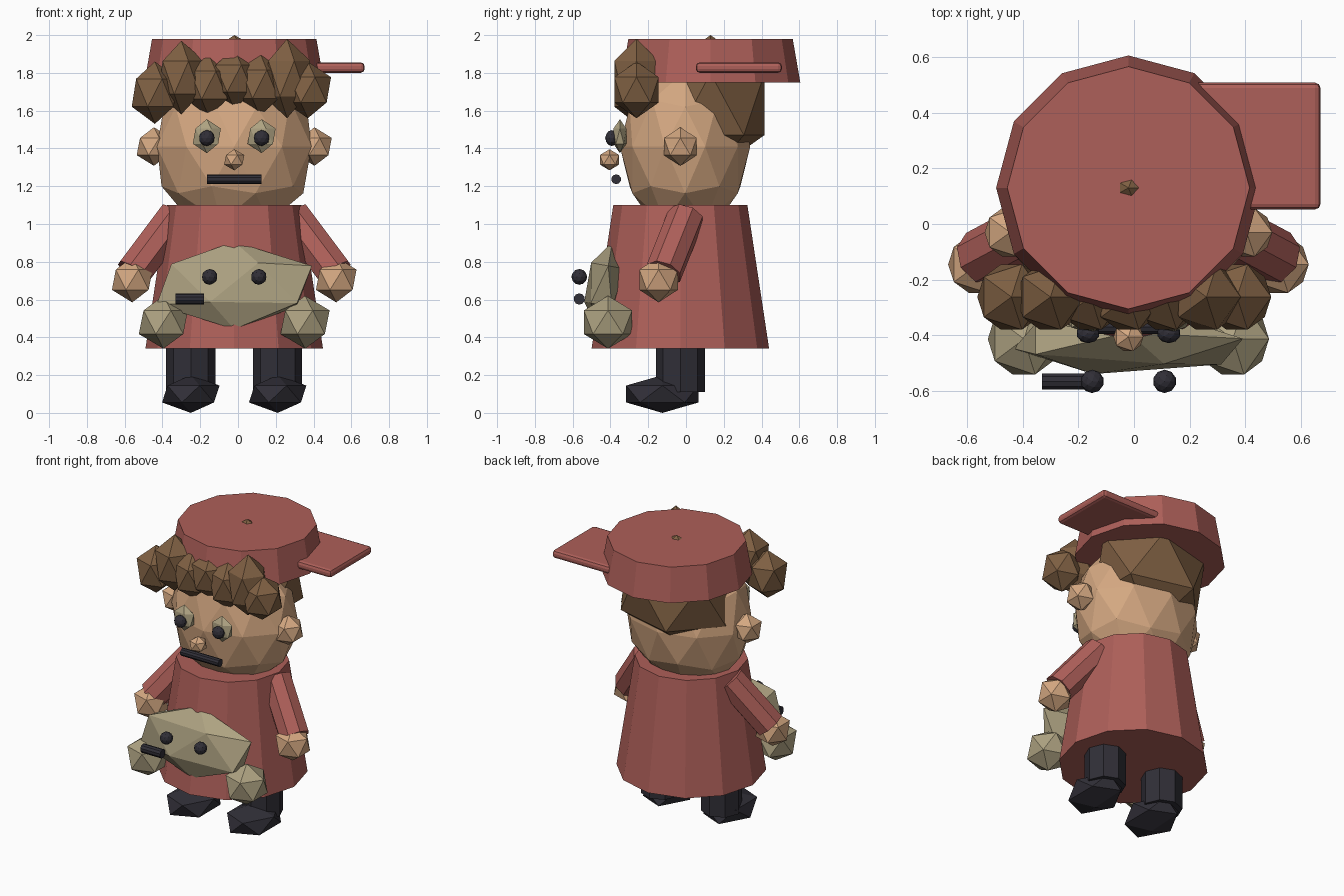
import bpy
from math import pi, radians
from mathutils import Vector

if "Cube" in bpy.data.objects:
    bpy.data.objects.remove(bpy.data.objects["Cube"])


def material(name, rgb):
    m = bpy.data.materials.new(name)
    m.diffuse_color = (*rgb, 1)
    m.use_nodes = True
    m.node_tree.nodes["Principled BSDF"].inputs["Base Color"].default_value = m.diffuse_color
    return m


RED = material("red_cloth", (0.42, 0.115, 0.10))
SKIN = material("skin", (0.66, 0.39, 0.22))
BROWN = material("brown_hair", (0.21, 0.115, 0.055))
KHAKI = material("khaki", (0.42, 0.36, 0.22))
DARK = material("dark", (0.03, 0.028, 0.038))
CX = -0.02  # symmetry line of the figure


def finish(name, mat):
    o = bpy.context.object
    o.name = name
    o.data.materials.append(mat)
    return o


def ball(name, loc, scale, mat, sub=1, rot=(0, 0, 0)):
    bpy.ops.mesh.primitive_ico_sphere_add(subdivisions=sub, radius=1, location=loc, rotation=rot)
    o = finish(name, mat)
    o.scale = scale if isinstance(scale, tuple) else (scale,) * 3
    return o


def frustum(name, x, y, z0, z1, r0, r1, sides, mat):
    bpy.ops.mesh.primitive_cone_add(vertices=sides, radius1=r0, radius2=r1, depth=z1 - z0,
                                    location=(x, y, (z0 + z1) / 2))
    return finish(name, mat)


def rod(name, a, b, r, sides, mat):
    a, b = Vector(a), Vector(b)
    bpy.ops.mesh.primitive_cylinder_add(vertices=sides, radius=r, depth=(b - a).length,
                                        location=(a + b) / 2)
    o = finish(name, mat)
    o.rotation_euler = (b - a).to_track_quat('Z', 'Y').to_euler()
    return o


# Coat and head
frustum("coat", CX, -0.03, 0.34, 1.10, 0.47, 0.355, 12, RED)
ball("head", (CX, -0.005, 1.41), (0.43, 0.345, 0.47), SKIN, 2)

# Paired parts
for side, s in (("left", -1), ("right", 1)):
    def px(d):
        return CX + s * d
    frustum(side + "_leg", px(0.23), -0.03, 0.11, 0.45, 0.13, 0.13, 8, DARK)
    ball(side + "_shoe", (px(0.23), -0.125, 0.10), (0.17, 0.225, 0.10), DARK)
    rod(side + "_sleeve", (px(0.31), 0.0, 1.04), (px(0.535), -0.12, 0.74), 0.10, 8, RED)
    ball(side + "_hand", (px(0.54), -0.145, 0.705), 0.12, SKIN)
    ball(side + "_ear", (px(0.425), -0.03, 1.41), 0.102, SKIN)
    ball(side + "_eye", (px(0.145), -0.35, 1.465), (0.083, 0.04, 0.09), KHAKI)
    ball(side + "_pupil", (px(0.145), -0.393, 1.455), (0.042, 0.035, 0.042), DARK, 2)
    ball(side + "_toy_paw", (px(0.375), -0.413, 0.48), (0.145, 0.15, 0.14), KHAKI)
    ball(side + "_toy_eye", (px(0.13), -0.565, 0.72), 0.042, DARK, 2)

# Face details
ball("nose", (CX, -0.405, 1.34), (0.06, 0.06, 0.056), SKIN)
rod("mouth", (-0.165, -0.37, 1.237), (0.125, -0.37, 1.237), 0.026, 10, DARK)

# Plush toy held in front
ball("toy_body", (CX, -0.43, 0.675), (0.46, 0.108, 0.235), KHAKI, 1, (radians(-10), 0, 0))
rod("toy_mouth", (-0.33, -0.565, 0.603), (-0.18, -0.565, 0.603), 0.03, 10, DARK)

# Hair: back mass and row of fringe tufts (x, bottom, top)
ball("back_hair", (CX, 0.13, 1.634), (0.42, 0.335, 0.366), BROWN)
tufts = [(-0.44, 1.53, 1.86), (-0.30, 1.58, 1.97), (-0.155, 1.57, 1.90), (-0.02, 1.61, 1.93),
         (0.115, 1.57, 1.91), (0.26, 1.56, 1.98), (0.37, 1.56, 1.86)]
for i, (x, lo, hi) in enumerate(tufts):
    ball(f"fringe_tuft_{i + 1}", (x, -0.262, (lo + hi) / 2), (0.137, 0.138, (hi - lo) / 2), BROWN)

# Cap with sideways brim
frustum("cap", CX, 0.13, 1.75, 1.98, 0.475, 0.435, 12, RED)
bpy.ops.mesh.primitive_cube_add(size=1, location=(0.405, 0.28, 1.828))
brim = finish("cap_brim", RED)
brim.scale = (0.53, 0.455, 0.055)
bpy.ops.object.transform_apply(location=False, rotation=False, scale=True)
bev = brim.modifiers.new("round_edges", 'BEVEL')
bev.width = 0.02
bev.segments = 2
